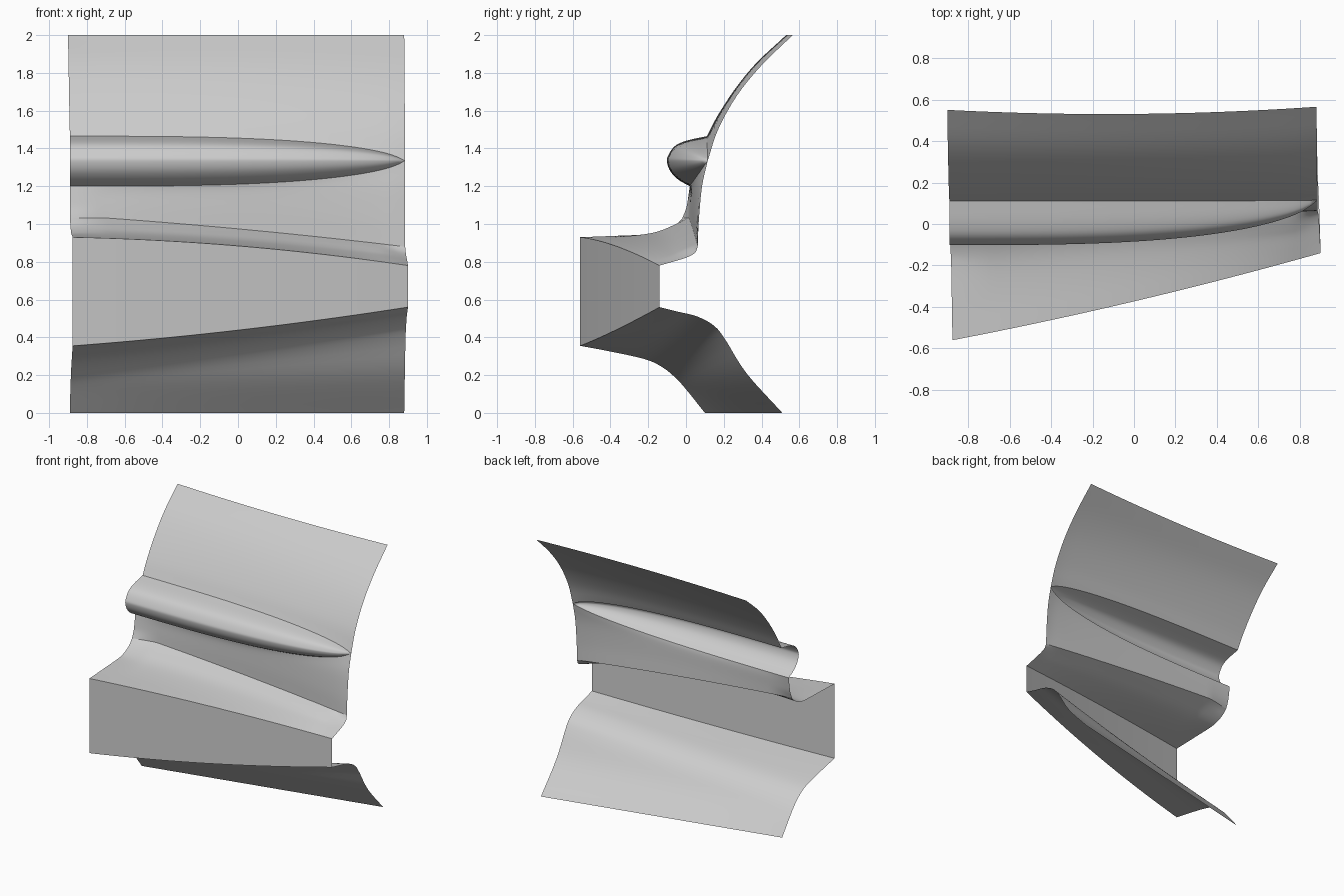
import bpy
import bmesh
from mathutils import Vector

cube = bpy.data.objects.get("Cube")
if cube:
    bpy.data.objects.remove(cube)

grey = bpy.data.materials.new("light grey")
grey.use_nodes = True
tone = (0.6, 0.6, 0.6, 1)
grey.diffuse_color = tone
grey.node_tree.nodes["Principled BSDF"].inputs["Base Color"].default_value = tone

COLUMNS = 48
STEPS = 4


def smooth(points):
    """Catmull-Rom curve through (y, z) points."""
    p = [Vector(q) for q in points]
    p = [2 * p[0] - p[1]] + p + [2 * p[-1] - p[-2]]
    out = []
    for a, b, c, d in zip(p, p[1:], p[2:], p[3:]):
        for k in range(STEPS):
            u = k / STEPS
            out.append(0.5 * (2 * b + (c - a) * u + (2 * a - 5 * b + 4 * c - d) * u**2
                              + (3 * b - a - 3 * c + d) * u**3))
    return out + [p[-2]]


def taper(t):
    """Size of the bulge from the full end to the tip."""
    return max(0, 1 - min(t / 0.992, 1)**3) ** 0.6


def build(name, rows, section):
    """Skin the points section(t) gives at every column."""
    bm = bmesh.new()
    grid = [[bm.verts.new(q) for q in section(c / COLUMNS)] for c in range(COLUMNS + 1)]
    for a, b in zip(grid, grid[1:]):
        for k in range(rows - 1):
            bm.faces.new((a[k], b[k], b[k + 1], a[k + 1]))
    bmesh.ops.remove_doubles(bm, verts=bm.verts, dist=0.0005)
    bmesh.ops.dissolve_degenerate(bm, edges=bm.edges, dist=0.0002)
    mesh = bpy.data.meshes.new(name)
    bm.to_mesh(mesh)
    bm.free()
    mesh.materials.append(grey)
    obj = bpy.data.objects.new(name, mesh)
    bpy.context.collection.objects.link(obj)
    bpy.ops.object.select_all(action="DESELECT")
    obj.select_set(True)
    bpy.context.view_layer.objects.active = obj
    bpy.ops.object.shade_smooth_by_angle(angle=0.6)


def loft(name, right, left, x_start, x_end, bow_start=(0, 0), bow_end=(0, 0),
         follow=False, mid=None):
    """Sheet between the two end profiles; mid gives sharper inner profiles."""
    a, b = smooth(right), smooth(left)
    inner = [smooth(m) for m in mid] if mid else (a, b)
    n = len(a)

    def section(t):
        end = max(0, 1 - t / 0.1, 1 - (1 - t) / 0.07)
        pts = []
        for k in range(n):
            r = k / (n - 1)
            w = (1 - r) * (1 - taper(t)) + r * t if follow else t
            q = inner[0][k].lerp(inner[1][k], w).lerp(a[k].lerp(b[k], w), end)
            q = q + Vector(bow_start).lerp(Vector(bow_end), r) * 4 * t * (1 - t)
            x0 = x_start[0] + (x_end[0] - x_start[0]) * r
            x1 = x_start[1] + (x_end[1] - x_start[1]) * r
            pts.append((x0 + (x1 - x0) * t, q.x, q.y))
        return pts
    build(name, n, section)


SIDE = (-0.89, 0.885)
FRONT = (-0.875, 0.9)
EDGE_BOW = (-0.02, 0.028)
LOW_BOW = (-0.02, -0.018)

# Upper curved panel, from the bulge to the top edge
loft("upper_panel",
     [(.11, 1.465), (.17, 1.575), (.27, 1.72), (.39, 1.86), (.55, 2)],
     [(.115, 1.335), (.17, 1.5), (.27, 1.68), (.4, 1.84), (.565, 2)],
     SIDE, (-0.9, 0.88), bow_end=(-0.027, 0), follow=True)

# Tapering bulge
depth = smooth([(0, 0), (.1, .09), (.152, .2), (.17, .4), (.164, .52),
                (.13, .7), (.072, .87), (0, 1)])


def bulge_section(t):
    f = taper(t)
    top = Vector((.115, 1.335)).lerp(Vector((.11, 1.465)), f)
    low = Vector((.115, 1.335)).lerp(Vector((.02, 1.2)), f)
    x = SIDE[0] + (SIDE[1] - SIDE[0]) * t
    pts = []
    for d in depth:
        q = top.lerp(low, d.y)
        pts.append((x, q.x - d.x * f, q.y))
    return pts


build("bulge", len(depth), bulge_section)

# Wall under the bulge, down to the crease
loft("wall",
     [(.02, 1.2), (.01, 1.13), (0, 1.08), (-.02, 1.03)],
     [(.115, 1.335), (.085, 1.2), (.068, 1.02), (.062, .88)],
     SIDE, SIDE, bow_end=(0, 0.012), follow=True,
     mid=([(.02, 1.2), (.018, 1.15), (.014, 1.1), (.01, 1.045)],
          [(.115, 1.335), (.085, 1.2), (.068, 1.02), (.062, .88)]))

# Shelf from the crease to the front edge
loft("shelf",
     [(-.02, 1.03), (-.06, .99), (-.13, .957), (-.2, .945), (-.38, .937), (-.56, .93)],
     [(.062, .88), (.05, .85), (.02, .83), (-.02, .815), (-.08, .797), (-.14, .78)],
     SIDE, FRONT, bow_start=(0, 0.012), bow_end=EDGE_BOW,
     mid=([(.01, 1.045), (-.07, 1.005), (-.15, .97), (-.24, .95), (-.38, .937), (-.56, .93)],
          [(.062, .88), (.02, .86), (-.01, .843), (-.04, .825), (-.09, .803), (-.14, .78)]))

# Flat front face
loft("front_face", [(-.56, .93), (-.56, .355)], [(-.14, .78), (-.14, .56)],
     FRONT, FRONT, EDGE_BOW, LOW_BOW)

# Lower apron, sweeping back under the front face
loft("lower_apron",
     [(-.56, .355), (-.4, .325), (-.22, .285), (-.13, .245), (-.06, .19), (0, .125), (.1, 0)],
     [(-.14, .56), (-.04, .535), (.06, .51), (.15, .46), (.21, .385), (.32, .21), (.51, 0)],
     FRONT, (-0.89, 0.88), bow_start=LOW_BOW)
